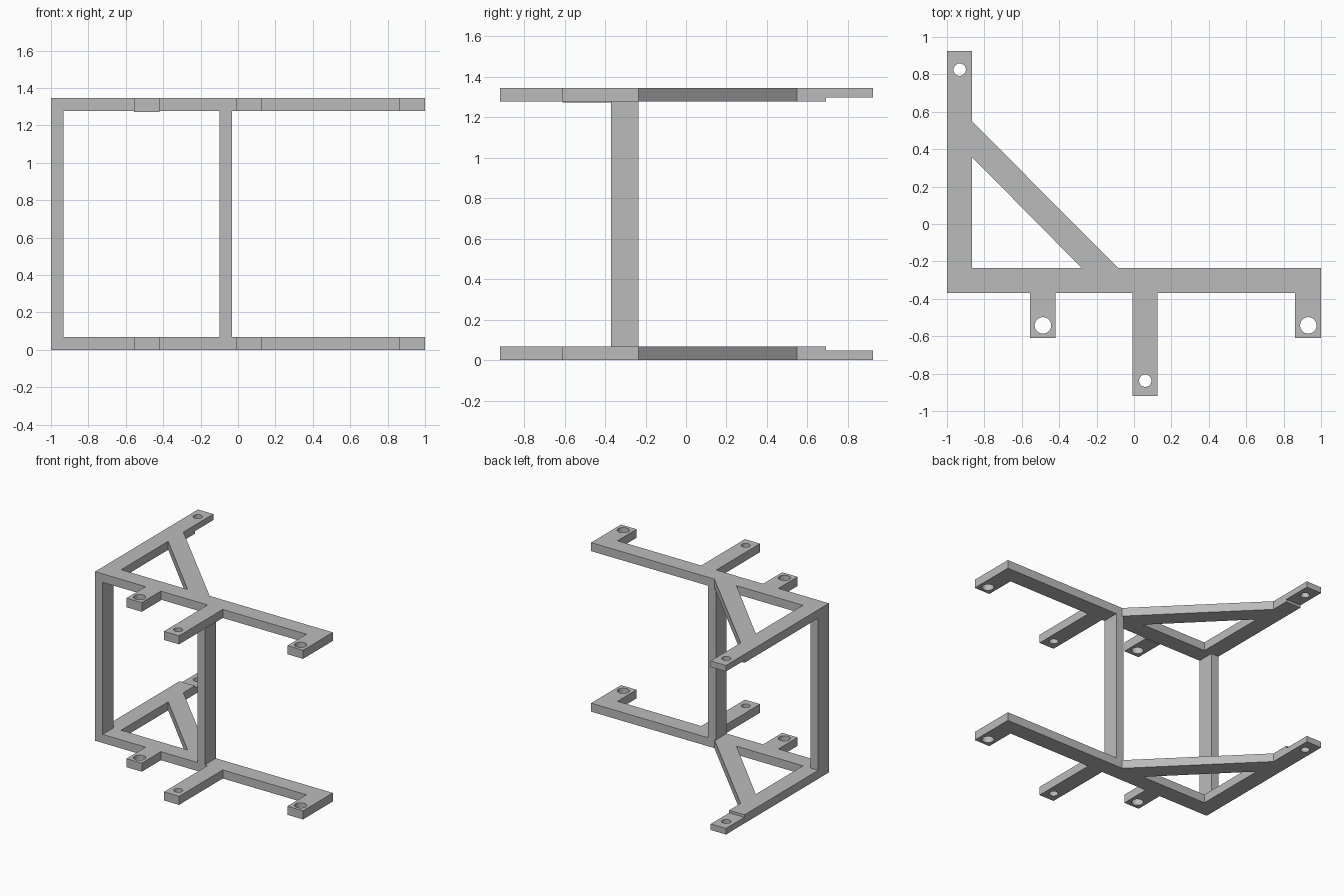
import bpy, bmesh, math

cube = bpy.data.objects.get("Cube")
if cube:
    bpy.data.objects.remove(cube, do_unlink=True)

grey = bpy.data.materials.new("light grey")
grey.use_nodes = True
colour = (0.5, 0.5, 0.5, 1)
grey.diffuse_color = colour
grey.node_tree.nodes["Principled BSDF"].inputs["Base Color"].default_value = colour

T = 0.068    # frame thickness
H = 1.346    # overall height


def prism(name, points, z0, z1):
    """Extrude a flat outline between two heights."""
    bm = bmesh.new()
    face = bm.faces.new([bm.verts.new((x, y, z0)) for x, y in points])
    grown = bmesh.ops.extrude_face_region(bm, geom=[face])["geom"]
    verts = [v for v in grown if isinstance(v, bmesh.types.BMVert)]
    bmesh.ops.translate(bm, verts=verts, vec=(0, 0, z1 - z0))
    bmesh.ops.recalc_face_normals(bm, faces=bm.faces)
    mesh = bpy.data.meshes.new(name)
    bm.to_mesh(mesh)
    bm.free()
    mesh.materials.append(grey)
    ob = bpy.data.objects.new(name, mesh)
    bpy.context.collection.objects.link(ob)
    return ob


def rect(x0, x1, y0, y1):
    return [(x0, y0), (x1, y0), (x1, y1), (x0, y1)]


def circle(x, y, r, n=32):
    return [(x + r * math.cos(a), y + r * math.sin(a))
            for a in (2 * math.pi * i / n for i in range(n))]


def cut(ob, points, z0, z1):
    """Subtract a prism from an object."""
    cutter = prism("cutter", points, z0, z1)
    cutter.hide_render = True
    mod = ob.modifiers.new("cut", "BOOLEAN")
    mod.operation = "DIFFERENCE"
    mod.solver = "EXACT"
    mod.object = cutter
    bpy.context.view_layer.objects.active = ob
    bpy.ops.object.modifier_apply(modifier=mod.name)
    bpy.data.objects.remove(cutter, do_unlink=True)


BACK, FRONT = -0.235, -0.37
outline = [
    (-1, FRONT), (-0.555, FRONT), (-0.555, -0.61), (-0.42, -0.61), (-0.42, FRONT),
    (-0.008, FRONT), (-0.008, -0.92), (0.125, -0.92), (0.125, FRONT),
    (0.862, FRONT), (0.862, -0.61), (1, -0.61), (1, BACK),
    (-0.085, BACK), (-0.865, 0.548), (-0.865, 0.925), (-1, 0.925)]
brace_opening = [(-0.865, BACK), (-0.28, BACK), (-0.865, 0.357)]
holes = [(-0.932, 0.825, 0.033), (-0.487, -0.542, 0.044),
         (0.932, -0.542, 0.044), (0.06, -0.838, 0.033)]


# Matching frames, each with its rear tip thinned on the inner side
def frame(name, z0, step0, step1):
    ob = prism(name, outline, z0, z0 + T)
    cut(ob, brace_opening, z0 - 0.1, z0 + T + 0.1)
    for hole in holes:
        cut(ob, circle(*hole), z0 - 0.1, z0 + T + 0.1)
    cut(ob, rect(-1.1, -0.8, 0.692, 1), step0, step1)


frame("lower_frame", 0, 0.048, 0.2)
frame("upper_frame", H - T, H - 0.2, H - 0.048)

# Thin pad beneath the upper short tab
pad = prism("upper_tab_pad", rect(-0.555, -0.42, -0.61, FRONT), H - T - 0.005, H - T)
cut(pad, circle(*holes[1]), H - 0.2, H)

# Posts joining the frames
for name, x in (("right_post", -1), ("middle_post", -0.098)):
    prism(name, rect(x, x + 0.067, FRONT, BACK), T, H - T)
